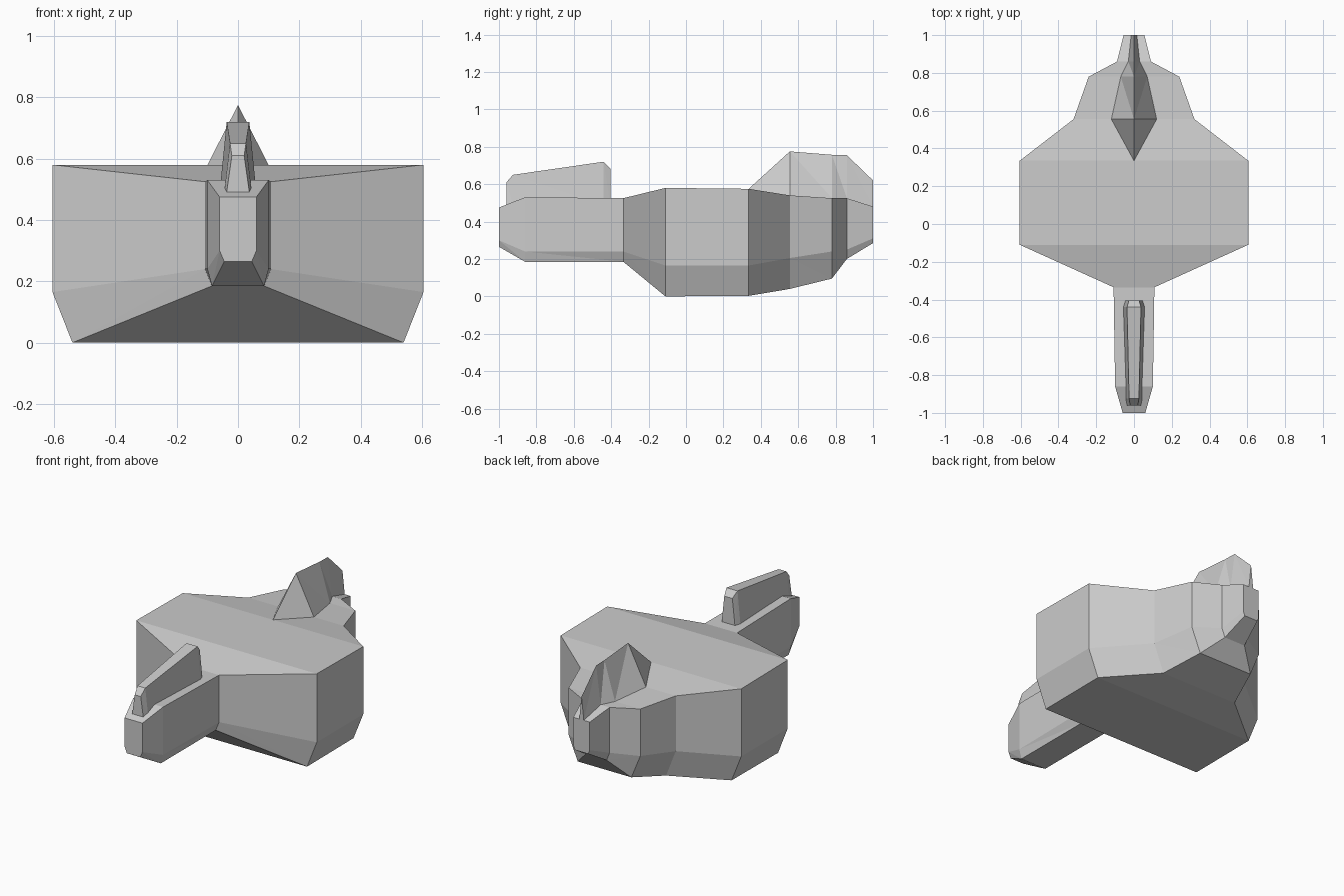
import bpy, bmesh

if "Cube" in bpy.data.objects:
    bpy.data.objects.remove(bpy.data.objects["Cube"])


def loft(name, sections):
    """Skin mirrored cross-sections; each is (y, [(x, z) from top centre to bottom centre])."""
    bm = bmesh.new()
    rings = []
    for y, half in sections:
        # first and last points lie on the centre line, the rest are mirrored
        ring = half + [(-x, z) for x, z in reversed(half[1:-1])]
        rings.append([bm.verts.new((x, y, z)) for x, z in ring])
    n = len(rings[0])
    for a, b in zip(rings, rings[1:]):
        for i in range(n):
            j = (i + 1) % n
            quad = [a[i], a[j], b[j], b[i]]
            if i < n // 2:
                tris = ((0, 1, 2), (0, 2, 3))
            else:
                tris = ((0, 1, 3), (1, 2, 3))
            for t in tris:
                bm.faces.new([quad[k] for k in t])
    bm.faces.new(rings[0])
    bm.faces.new(rings[-1])
    bmesh.ops.recalc_face_normals(bm, faces=bm.faces)
    mesh = bpy.data.meshes.new(name)
    bm.to_mesh(mesh)
    bm.free()
    obj = bpy.data.objects.new(name, mesh)
    bpy.context.collection.objects.link(obj)
    return obj


# Hull: y, ridge z, inner x, side x, top z, chamfer z, bottom x, bottom z
hull = [
    (-1.00, .475, .04, .06, .475, .30, .045, .265),
    (-.86, .53, .065, .10, .53, .24, .085, .185),
    (-.335, .525, .07, .108, .525, .24, .085, .185),
    (-.11, .58, .40, .605, .58, .165, .54, 0),
    (.335, .575, .40, .605, .575, .165, .54, .003),
    (.555, .775, .12, .32, .54, .205, .255, .04),
    (.78, .757, .07, .24, .525, .24, .18, .095),
    (.86, .755, .03, .09, .525, .25, .07, .20),
    (1.00, .62, .015, .055, .48, .31, .045, .285),
]
loft("hull_with_rear_fin", [
    (y, [(0, zr), (xi, zt), (xs, zt), (xs, zc), (xb, zb), (0, zb)])
    for y, zr, xi, xs, zt, zc, xb, zb in hull])

# Raised block on the nose: y, top z, top half width, base half width
block = [
    (-.96, .61, .02, .037),
    (-.925, .65, .026, .045),
    (-.44, .72, .037, .06),
    (-.405, .685, .027, .048),
]
loft("nose_block", [
    (y, [(0, z), (xt, z), (xb, .49), (0, .49)]) for y, z, xt, xb in block])
